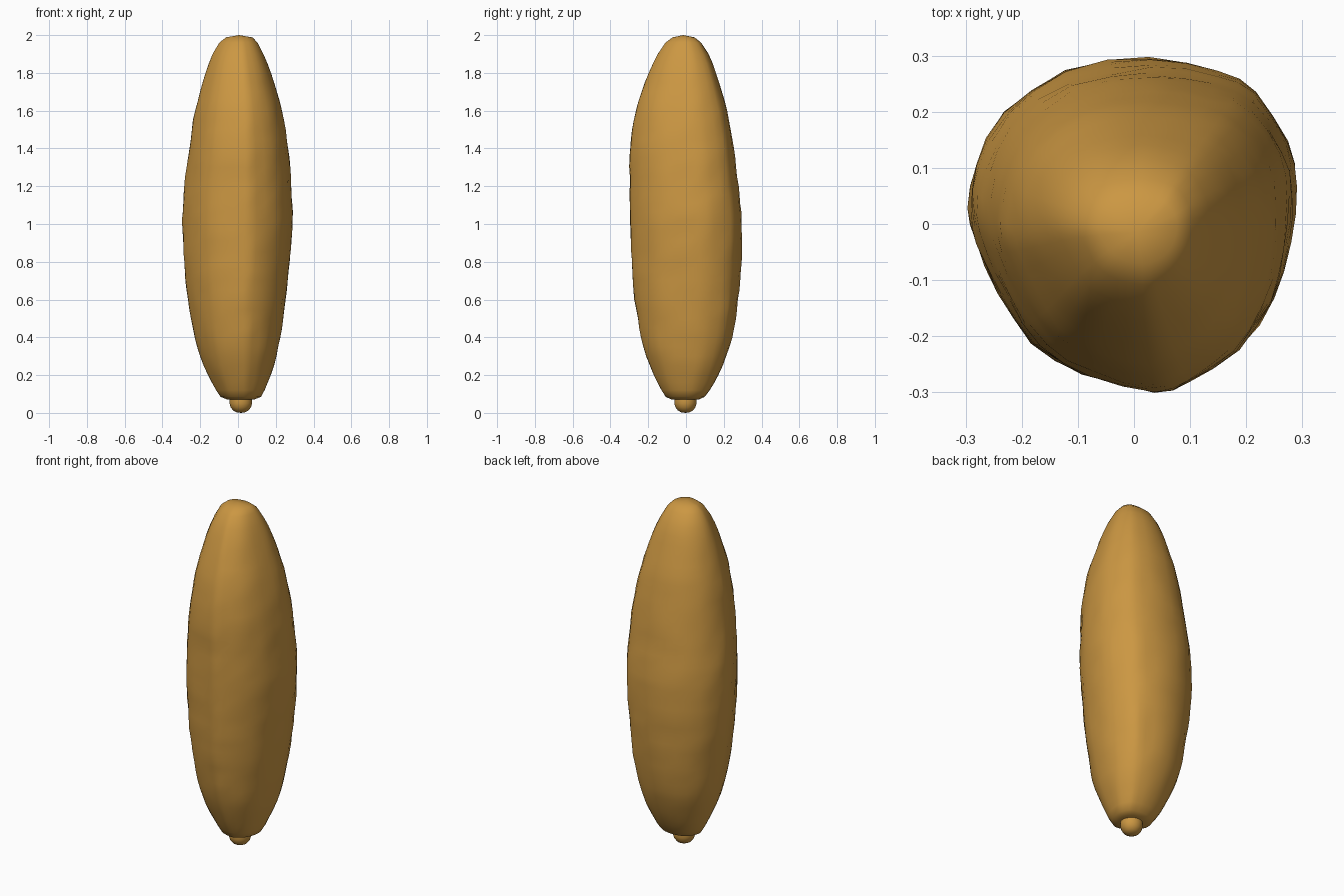
import bpy, bmesh, math
from mathutils import Vector, noise

if "Cube" in bpy.data.objects:
    bpy.data.objects.remove(bpy.data.objects["Cube"])

skin = bpy.data.materials.new("golden_brown")
skin.diffuse_color = (0.60, 0.31, 0.055, 1)
skin.use_nodes = True
skin.node_tree.nodes["Principled BSDF"].inputs["Base Color"].default_value = skin.diffuse_color

# body levels: z, x min, x max, y min, y max
BODY = [
    (0.072, -0.06, 0.09, -0.08, 0.07), (0.085, -0.092, 0.122, -0.108, 0.098),
    (0.12, -0.115, 0.142, -0.13, 0.125),
    (0.20, -0.158, 0.173, -0.17, 0.17), (0.30, -0.20, 0.205, -0.212, 0.212),
    (0.40, -0.23, 0.225, -0.24, 0.242), (0.60, -0.264, 0.254, -0.273, 0.274),
    (0.80, -0.285, 0.274, -0.289, 0.290), (1.02, -0.293, 0.290, -0.297, 0.293),
    (1.20, -0.282, 0.283, -0.297, 0.276), (1.40, -0.258, 0.267, -0.296, 0.252),
    (1.60, -0.226, 0.233, -0.266, 0.217), (1.80, -0.172, 0.175, -0.198, 0.157),
    (1.90, -0.134, 0.135, -0.150, 0.117), (1.96, -0.098, 0.104, -0.109, 0.08),
    (1.988, -0.063, 0.077, -0.072, 0.045),
]
# rounded, slightly three-sided cross-section, seen from above
SECTION = [
    (0.29, 0.07), (0.275, 0.15), (0.22, 0.24), (0.15, 0.275), (0.03, 0.298),
    (-0.12, 0.275), (-0.23, 0.20), (-0.28, 0.11), (-0.292, 0.03), (-0.28, -0.03),
    (-0.24, -0.12), (-0.18, -0.21), (-0.09, -0.265), (0.035, -0.295),
    (0.10, -0.28), (0.19, -0.22), (0.25, -0.13), (0.28, -0.03),
]
ROUND = [(0.29 * math.cos(a * math.tau / 18), 0.29 * math.sin(a * math.tau / 18)) for a in range(18)]


def spline(a, b, c, d, t):
    """Smooth curve from b to c."""
    return tuple(0.5 * (2 * q + (r - p) * t + (2 * p - 5 * q + 4 * r - s) * t * t
                        + (3 * q - p - 3 * r + s) * t ** 3) for p, q, r, s in zip(a, b, c, d))


def resample_levels(levels, step):
    """Smooth in height, with each level's own spacing allowed for by finite slopes."""
    out, n = [], len(levels)

    def slope(i, k):
        a, b = levels[max(0, i - 1)], levels[min(n - 1, i + 1)]
        return (b[k] - a[k]) / (b[0] - a[0])

    for i in range(n - 1):
        a, b = levels[i], levels[i + 1]
        h = b[0] - a[0]
        m = max(1, round(h / step))
        for s in range(m):
            t = s / m
            row = [a[0] + h * t]
            for k in range(1, 5):
                row.append((2 * t**3 - 3 * t**2 + 1) * a[k] + (t**3 - 2 * t**2 + t) * h * slope(i, k)
                           + (3 * t**2 - 2 * t**3) * b[k] + (t**3 - t**2) * h * slope(i + 1, k))
            out.append(tuple(row))
    return out + [levels[-1]]


def loft(name, levels, section, bottom, top, lump=0.0):
    n = len(section)
    section = [spline(*(section[(i + k) % n] for k in (-1, 0, 1, 2)), t) for i in range(n) for t in (0, 0.5)]
    n = len(section)
    bm = bmesh.new()
    rings = []
    for z, x0, x1, y0, y1 in levels:
        ring = []
        for sx, sy in section:
            x = (x0 + x1) / 2 + sx / 0.291 * (x1 - x0) / 2
            y = (y0 + y1) / 2 + sy / 0.296 * (y1 - y0) / 2
            # gentle uneven surface
            k = 1 + lump * noise.noise(Vector((x * 14, y * 14, z * 10)))
            ring.append(bm.verts.new((x * k, y * k, z)))
        rings.append(ring)
    for a, b in zip(rings, rings[1:]):
        for i in range(n):
            j = (i + 1) % n
            bm.faces.new((a[i], a[j], b[j], b[i]))
    lo, hi = bm.verts.new(bottom), bm.verts.new(top)
    for i in range(n):
        j = (i + 1) % n
        bm.faces.new((lo, rings[0][j], rings[0][i]))
        bm.faces.new((hi, rings[-1][i], rings[-1][j]))
    bmesh.ops.recalc_face_normals(bm, faces=bm.faces)
    for f in bm.faces:
        f.smooth = True
    me = bpy.data.meshes.new(name)
    bm.to_mesh(me)
    bm.free()
    me.materials.append(skin)
    ob = bpy.data.objects.new(name, me)
    bpy.context.collection.objects.link(ob)
    return ob


loft("body", resample_levels(BODY, 0.05), SECTION, (0.015, -0.005, 0.07), (0.005, -0.015, 2.0), 0.02)

# short blunt stub at the bottom
STUB = [(z, 0.015 - r, 0.015 + r, -0.003 - r, -0.003 + r) for z, r in
        [(0.003, 0.022), (0.012, 0.04), (0.03, 0.054), (0.05, 0.06), (0.075, 0.06), (0.10, 0.055)]]
loft("stub", STUB, ROUND, (0.015, -0.003, 0.0), (0.015, -0.003, 0.11))
